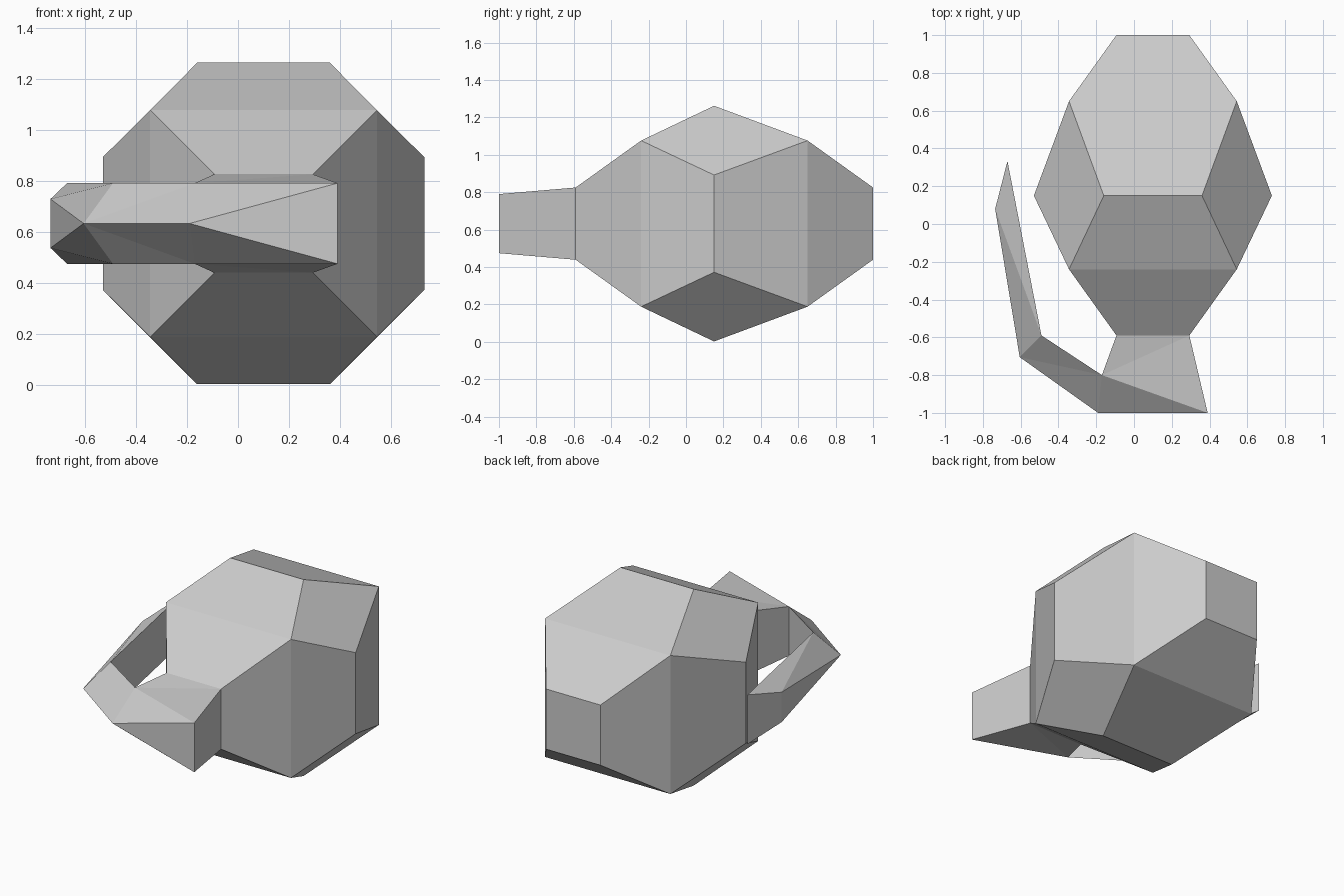
import bpy, bmesh
from mathutils import Vector

old = bpy.data.objects.get("Cube")
if old:
    bpy.data.objects.remove(old, do_unlink=True)

grey = bpy.data.materials.new("light grey")
grey.use_nodes = True
grey.diffuse_color = (0.6, 0.6, 0.6, 1)
grey.node_tree.nodes["Principled BSDF"].inputs["Base Color"].default_value = (0.6, 0.6, 0.6, 1)

MID_X, MID_Z = 0.1, 0.632


def finish(bm, name):
    bmesh.ops.recalc_face_normals(bm, faces=bm.faces[:])
    mesh = bpy.data.meshes.new(name)
    bm.to_mesh(mesh)
    bm.free()
    mesh.materials.append(grey)
    obj = bpy.data.objects.new(name, mesh)
    bpy.context.collection.objects.link(obj)
    return obj


# Faceted body: square rings fore and aft of an octagonal waist
bm = bmesh.new()
rings = [(-0.59, 0.193, 0.193), (-0.24, 0.444, 0.444),
         (0.15, 0.63, 0.26), (0.15, 0.26, 0.63),
         (0.65, 0.444, 0.444), (1.0, 0.193, 0.193)]
for y, half_x, half_z in rings:
    for sx in (-1, 1):
        for sz in (-1, 1):
            bm.verts.new((MID_X + sx * half_x, y, MID_Z + sz * half_z))
bmesh.ops.convex_hull(bm, input=bm.verts[:])
bmesh.ops.dissolve_limit(bm, angle_limit=0.03, verts=bm.verts[:], edges=bm.edges[:])
finish(bm, "body")

# Curling arm: each station is a top/bottom pair, or a single ridge point
bm = bmesh.new()


def pair(x, y, half):
    return [bm.verts.new((x, y, MID_Z + s * half)) for s in (1, -1)]


def ridge(x, y):
    return [bm.verts.new((x, y, MID_Z))] * 2


root_in, root_out = pair(-0.093, -0.59, 0.193), pair(0.293, -0.59, 0.193)
elbow_in, elbow_out = pair(-0.17, -0.8, 0.158), pair(0.39, -1.0, 0.158)
ridge_a, ridge_b = ridge(-0.19, -1.0), ridge(-0.605, -0.705)
bend_in = pair(-0.49, -0.59, 0.158)
tip_in, tip_out = pair(-0.67, 0.333, 0.158), pair(-0.735, 0.08, 0.096)

# Mirrored upper and lower faces
for i in (0, 1):
    for tri in ((root_in, root_out, elbow_in), (root_out, elbow_out, elbow_in),
                (elbow_in, elbow_out, ridge_a), (elbow_in, ridge_a, ridge_b),
                (elbow_in, ridge_b, bend_in), (bend_in, ridge_b, tip_out),
                (bend_in, tip_out, tip_in)):
        bm.faces.new([station[i] for station in tri])

# Upright walls
for a, b in ((root_in, elbow_in), (elbow_in, bend_in), (bend_in, tip_in),
             (root_out, elbow_out), (tip_in, tip_out)):
    bm.faces.new((a[0], b[0], b[1], a[1]))
for a, point in ((elbow_out, ridge_a), (tip_out, ridge_b)):
    bm.faces.new((a[0], point[0], a[1]))
finish(bm, "curling_arm")
